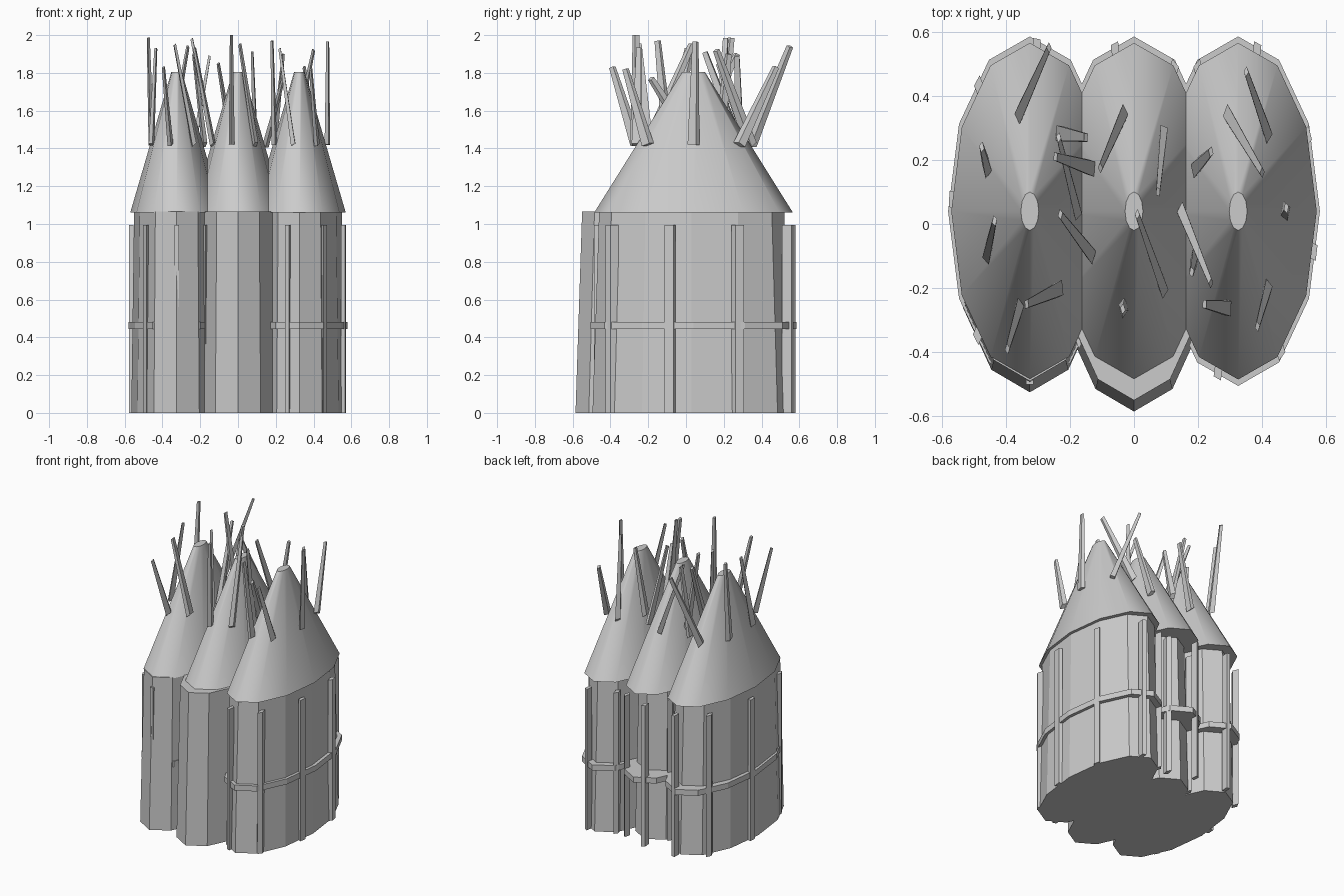
import bpy, bmesh
from math import cos, sin, radians, pi
from mathutils import Vector, Matrix

if "Cube" in bpy.data.objects:
    bpy.data.objects.remove(bpy.data.objects["Cube"])

SQ = 0.467  # every tower is a round form squashed along x
CY = 0.04

mat = bpy.data.materials.new("light grey")
mat.diffuse_color = (0.6, 0.6, 0.6, 1)
mat.use_nodes = True
mat.node_tree.nodes["Principled BSDF"].inputs["Base Color"].default_value = mat.diffuse_color


def finish(name, bm, loc, smooth_sides=False):
    bmesh.ops.recalc_face_normals(bm, faces=bm.faces)
    for f in bm.faces:
        f.smooth = smooth_sides and len(f.verts) == 4
    me = bpy.data.meshes.new(name)
    bm.to_mesh(me)
    bm.free()
    me.materials.append(mat)
    ob = bpy.data.objects.new(name, me)
    ob.location = loc
    bpy.context.collection.objects.link(ob)


def frustum(name, loc, r0, r1, z0, z1, smooth=False):
    """Closed 12-sided oval frustum; radii are (x, y)."""
    bm = bmesh.new()
    rings = []
    for (rx, ry), z in ((r0, z0), (r1, z1)):
        rings.append([bm.verts.new((rx * cos(i * pi / 6), ry * sin(i * pi / 6), z))
                      for i in range(12)])
    for i in range(12):
        j = (i + 1) % 12
        bm.faces.new((rings[0][i], rings[0][j], rings[1][j], rings[1][i]))
    bm.faces.new(rings[0])
    bm.faces.new(rings[1])
    finish(name, bm, loc, smooth)


def add_post(bm, ang):
    a = radians(ang)
    m = Matrix.Rotation(a, 4, 'Z') @ Matrix.Translation((0.515, 0, 0.497))
    m = Matrix.Diagonal((SQ, 1, 1, 1)) @ m @ Matrix.Diagonal((0.05, 0.05, 0.994, 1))
    bmesh.ops.create_cube(bm, size=1, matrix=m)


def add_stick(bm, base, tip):
    """Tapered square stick between two points, squashed along x."""
    d = Vector(((tip.x - base.x) / SQ, tip.y - base.y, tip.z - base.z))
    rot = d.to_track_quat('Z', 'Y').to_matrix().to_4x4()
    m = (Matrix.Translation(base) @ Matrix.Diagonal((SQ, 1, 1, 1)) @ rot
         @ Matrix.Translation((0, 0, d.length / 2)))
    bmesh.ops.create_cone(bm, cap_ends=True, segments=4, radius1=0.034,
                          radius2=0.018, depth=d.length,
                          matrix=m @ Matrix.Rotation(pi / 4, 4, 'Z'))


# name, centre x, wall shift in y, post angles, stick tips (x, y, z)
towers = [
    ("left", -0.325, 0.0, (40, 85, 131, 176, 228, 270, 310, 356),
     ((-0.235, 0.27, 1.9), (-0.15, 0.27, 1.89), (-0.265, 0.55, 1.94),
      (-0.475, 0.24, 1.985), (-0.435, 0.01, 1.93), (-0.395, -0.39, 1.83),
      (-0.335, -0.25, 1.95))),
    ("middle", 0.0, -0.06, (14, 59, 104, 149, 194, 239, 284, 329),
     ((0.24, -0.185, 1.77), (0.075, 0.10, 1.91), (-0.105, 0.175, 1.85),
      (-0.245, 0.21, 1.98), (-0.23, 0.03, 1.93), (-0.035, -0.265, 2.0),
      (0.01, 0.03, 1.95))),
    ("right", 0.325, 0.03, (27, 76, 121, 166, 211, 255, 303, 346),
     ((0.475, 0.05, 1.965), (0.35, 0.475, 1.83), (0.40, 0.16, 1.92),
      (0.24, 0.225, 1.9), (0.18, -0.15, 1.97), (0.22, -0.25, 1.93),
      (0.385, -0.32, 1.82))),
]

for name, cx, wy, posts, tips in towers:
    # tapered wall
    frustum(name + "_wall", (cx, wy, 0), (0.24, 0.525), (0.225, 0.49), 0, 1.065)
    # thatched cone roof
    frustum(name + "_roof", (cx, CY, 0), (0.245, 0.525), (0.028, 0.06), 1.062, 1.805, True)
    # band around the wall
    frustum(name + "_band", (cx, CY, 0), (0.255, 0.545), (0.255, 0.545), 0.443, 0.482)
    # upright posts
    bm = bmesh.new()
    for a in posts:
        add_post(bm, a)
    finish(name + "_posts", bm, (cx, CY, 0))
    # sticks poking out of the roof
    bm = bmesh.new()
    for i, t in enumerate(tips):
        a = 2 * pi * i / 7
        add_stick(bm, Vector((cx + 0.148 * cos(a), CY + 0.31 * sin(a), 1.42)), Vector(t))
    finish(name + "_roof_sticks", bm, (0, 0, 0))
